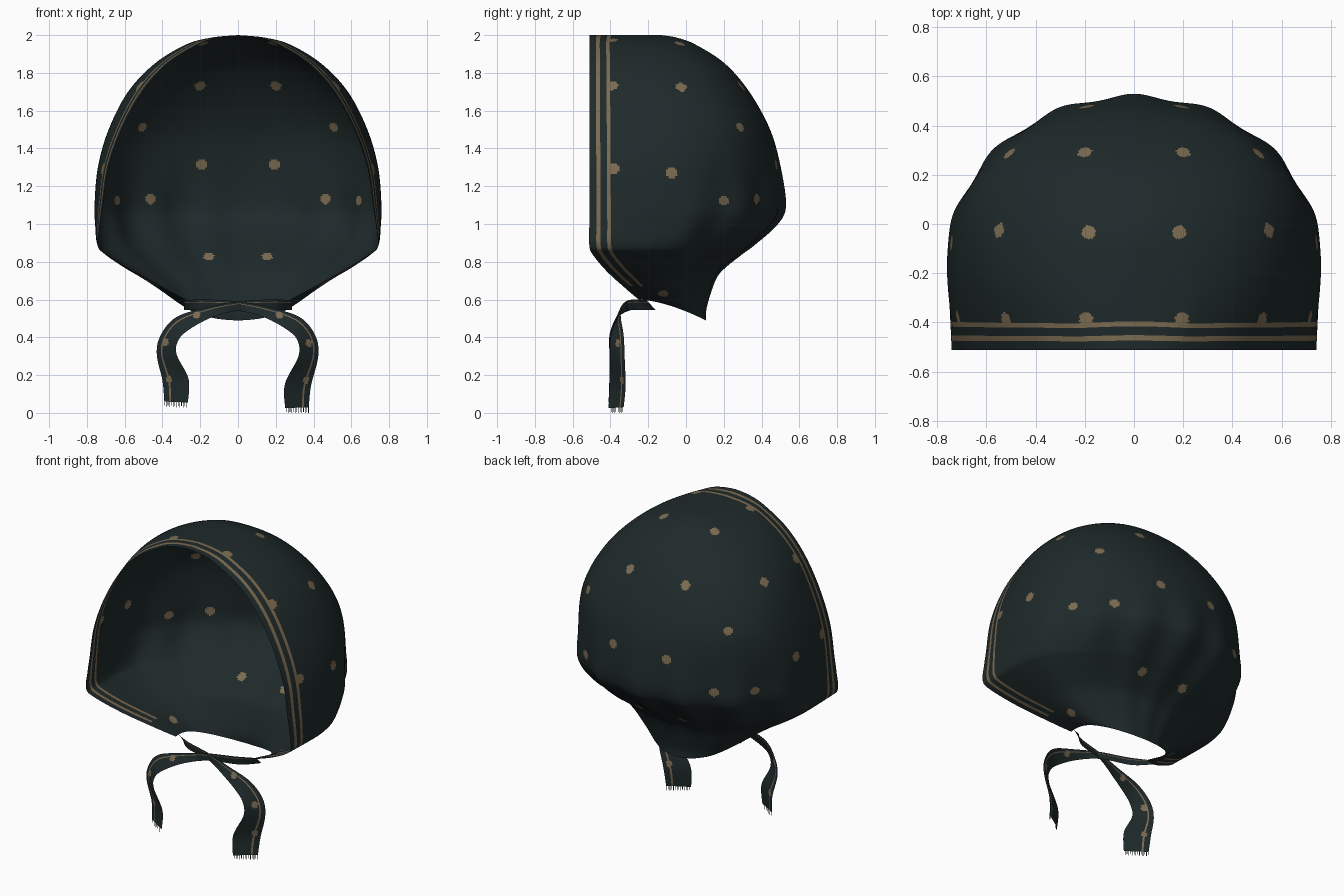
import bpy, math
from mathutils import Vector, kdtree

if "Cube" in bpy.data.objects:
    bpy.data.objects.remove(bpy.data.objects["Cube"])


def material(name, rgb):
    m = bpy.data.materials.new(name)
    m.diffuse_color = (*rgb, 1)
    m.use_nodes = True
    m.node_tree.nodes["Principled BSDF"].inputs["Base Color"].default_value = m.diffuse_color
    return m


CLOTH = material("dark teal cloth", (0.0135, 0.0225, 0.0230))
GOLD = material("dull gold print", (0.20, 0.147, 0.083))


def catmull(p0, p1, p2, p3, t):
    return [0.5 * (2 * b + (c - a) * t + (2 * a - 5 * b + 4 * c - d) * t * t
                   + (3 * b - a - 3 * c + d) * t ** 3)
            for a, b, c, d in zip(p0, p1, p2, p3)]


def spline(pts, step):
    """Smooth curve through rows of numbers, sampled about every step."""
    out = []
    for i in range(len(pts) - 1):
        p0, p3 = pts[max(i - 1, 0)], pts[min(i + 2, len(pts) - 1)]
        n = max(2, math.ceil(math.dist(pts[i], pts[i + 1]) / step))
        out += [catmull(p0, pts[i], pts[i + 1], p3, k / n) for k in range(n)]
    return out + [list(pts[-1])]


def smooth(a, b, x):
    t = min(max((x - a) / (b - a), 0), 1)
    return t * t * (3 - 2 * t)


def make_grid(name, rows, is_gold, dots, radius):
    """Sheet of quads; gold columns by rule, gold dots by distance."""
    n = len(rows[0])
    verts = [v for r in rows for v in r]
    faces, mats = [], []
    for j in range(len(rows) - 1):
        for i in range(n - 1):
            a = j * n + i
            faces.append((a, a + 1, a + n + 1, a + n))
            mats.append(1 if is_gold(i, j) else 0)
    mesh = bpy.data.meshes.new(name)
    mesh.from_pydata(verts, [], faces)
    mesh.materials.append(CLOTH)
    mesh.materials.append(GOLD)
    tree = kdtree.KDTree(len(faces))
    for k, p in enumerate(mesh.polygons):
        tree.insert(p.center, k)
    tree.balance()
    for d in dots:
        centre = tree.find(Vector(d))[0]
        for _, k, _ in tree.find_range(centre, radius):
            mats[k] = 1
    for p, m in zip(mesh.polygons, mats):
        p.material_index = m
        p.use_smooth = True
    ob = bpy.data.objects.new(name, mesh)
    bpy.context.collection.objects.link(ob)
    return ob


# ---- hood: horizontal rows of (z, widest half width, rim half width, rim y, back y)
TABLE = [
    (0.60, 0.29, 0.275, -0.25, 0.105), (0.65, 0.385, 0.37, -0.31, 0.112),
    (0.75, 0.57, 0.55, -0.42, 0.185), (0.84, 0.705, 0.695, -0.495, 0.29),
    (0.89, 0.745, 0.74, -0.512, 0.355), (1.0, 0.757, 0.73, -0.512, 0.475),
    (1.1, 0.76, 0.715, -0.512, 0.520), (1.3, 0.742, 0.685, -0.512, 0.50),
    (1.5, 0.685, 0.615, -0.512, 0.445), (1.7, 0.582, 0.505, -0.512, 0.335),
    (1.85, 0.44, 0.37, -0.512, 0.205), (1.95, 0.275, 0.21, -0.512, 0.05),
    (1.987, 0.14, 0.105, -0.512, -0.05), (2.0, 0.0, 0.0, -0.512, -0.13)]
# distances from the front edge: the two gold stripes lie between fixed columns
EDGE = [0, 0.02, 0.038, 0.06, 0.08, 0.096, 0.116]
STRIPES = (2, 5)
BACK = 115


def half_row(z, w, xf, yf, yb):
    high = smooth(1.15, 1.6, z)          # the crown is fuller at its back corners
    ym = yf + (0.35 + 0.07 * high) * (yb - yf)
    p = 1 - 0.13 * high
    pts = []
    for k in range(30):
        s = k / 30
        pts.append((xf + (w - xf) * math.sin(s * math.pi / 2), yf + (ym - yf) * s))
    for k in range(81):
        t = k / 80 * math.pi / 2
        pts.append((w * max(math.cos(t), 0) ** p if k < 80 else 0,
                    ym + (yb - ym) * math.sin(t) ** p))
    acc = [0]
    for a, b in zip(pts, pts[1:]):
        acc.append(acc[-1] + math.dist(a, b))
    total = acc[-1]
    dist = EDGE + [EDGE[-1] + (total - EDGE[-1]) * k / BACK for k in range(1, BACK + 1)]
    out, k = [], 0
    for d in dist:
        while k < len(pts) - 2 and acc[k + 1] < d:
            k += 1
        t = (d - acc[k]) / max(acc[k + 1] - acc[k], 1e-9)
        x = pts[k][0] + (pts[k + 1][0] - pts[k][0]) * t
        y = pts[k][1] + (pts[k + 1][1] - pts[k][1]) * t
        f = d / total
        # gathers towards the neck, and the nape flap hanging lower
        phi = math.atan2(y - ym, x)
        amp = 0.02 * math.exp(-((z - 0.95) / 0.25) ** 2) * smooth(0.2, 0.5, f)
        g = 1 + amp * math.cos(14 * phi + math.pi)
        back = min(max((y - yf) / (yb - yf), 0), 1)
        drop = 0.11 * back ** 1.6 * (1 - smooth(0.6, 0.74, z))
        out.append((x * g, ym + (y - ym) * g, z - drop))
    return out


rows = []
for r in spline(TABLE, 0.012):
    h = half_row(*r)
    rows.append(h + [(-x, y, z) for x, y, z in reversed(h[:-1])])
ncol = len(rows[0]) - 1

DOTS = [(.2, .31, 1.75), (.19, -.03, 1.97), (.57, -.02, 1.74), (.51, .29, 1.52),
        (.19, .47, 1.31), (.19, -.385, 1.95), (.74, -.08, 1.27), (.46, .38, 1.13),
        (.65, .2, 1.12), (.5, -.385, 1.72), (.71, -.385, 1.29), (.36, -.12, .66),
        (.15, .26, .83)]
hood = make_grid("hood", rows,
                 lambda i, j: min(i, ncol - 1 - i) in STRIPES and rows[j][0][2] > 0.67,
                 [(s * x, y, z) for x, y, z in DOTS for s in (1, -1)], 0.029)
# weld the crest
weld = hood.modifiers.new("weld_crest", 'WELD')
weld.merge_threshold = 0.0005

# ---- tie straps: stations of upper/outer edge then lower/inner edge
STRAP = [
    (.285, -.21, .597, .285, -.16, .545), (.17, -.27, .60, .19, -.25, .545),
    (0, -.31, .59, 0, -.305, .54), (-.18, -.34, .555, -.14, -.36, .505),
    (-.33, -.345, .505, -.26, -.39, .44), (-.41, -.33, .41, -.315, -.40, .385),
    (-.43, -.325, .31, -.325, -.40, .31), (-.40, -.32, .17, -.262, -.405, .18),
    (-.39, -.33, .06, -.265, -.41, .055)]
ACROSS = 14


def strap(name, side, lower, forward):
    srows = []
    for r in spline(STRAP, 0.012):
        a, b = Vector(r[:3]), Vector(r[3:])
        k = 1 - smooth(0.1, 0.45, a.z)
        row = []
        for i in range(ACROSS + 1):
            p = a.lerp(b, i / ACROSS)
            p.z -= lower * k
            p.y -= forward * (1 - k)
            p.x = p.x * side - 0.015 * k * (side < 0)
            row.append(p)
        srows.append(row)
    dots = [(-.375 * side, -.355, .37), (-.37 * side, -.35, .175), (-.22 * side, -.36, .515)]
    make_grid(name, srows, lambda i, j: i == 3, dots, 0.02)
    # fringe threads along the cut end
    end = srows[-1]
    verts, faces = [], []
    for i in range(ACROSS):
        p = end[i]
        q = p.lerp(end[i + 1], 0.35)
        n = len(verts)
        low = Vector((0, 0, -0.020 - 0.008 * (i % 2)))
        if lower:
            low.z = -p.z + 0.006 * (i % 2)
        verts += [p, q, q + low, p + low]
        faces.append((n, n + 1, n + 2, n + 3))
    mesh = bpy.data.meshes.new(name + "_fringe")
    mesh.from_pydata(verts, [], faces)
    mesh.materials.append(CLOTH)
    bpy.context.collection.objects.link(bpy.data.objects.new(name + "_fringe", mesh))


strap("left_strap", 1, 0.0, 0.008)
strap("right_strap", -1, 0.03, 0.0)
